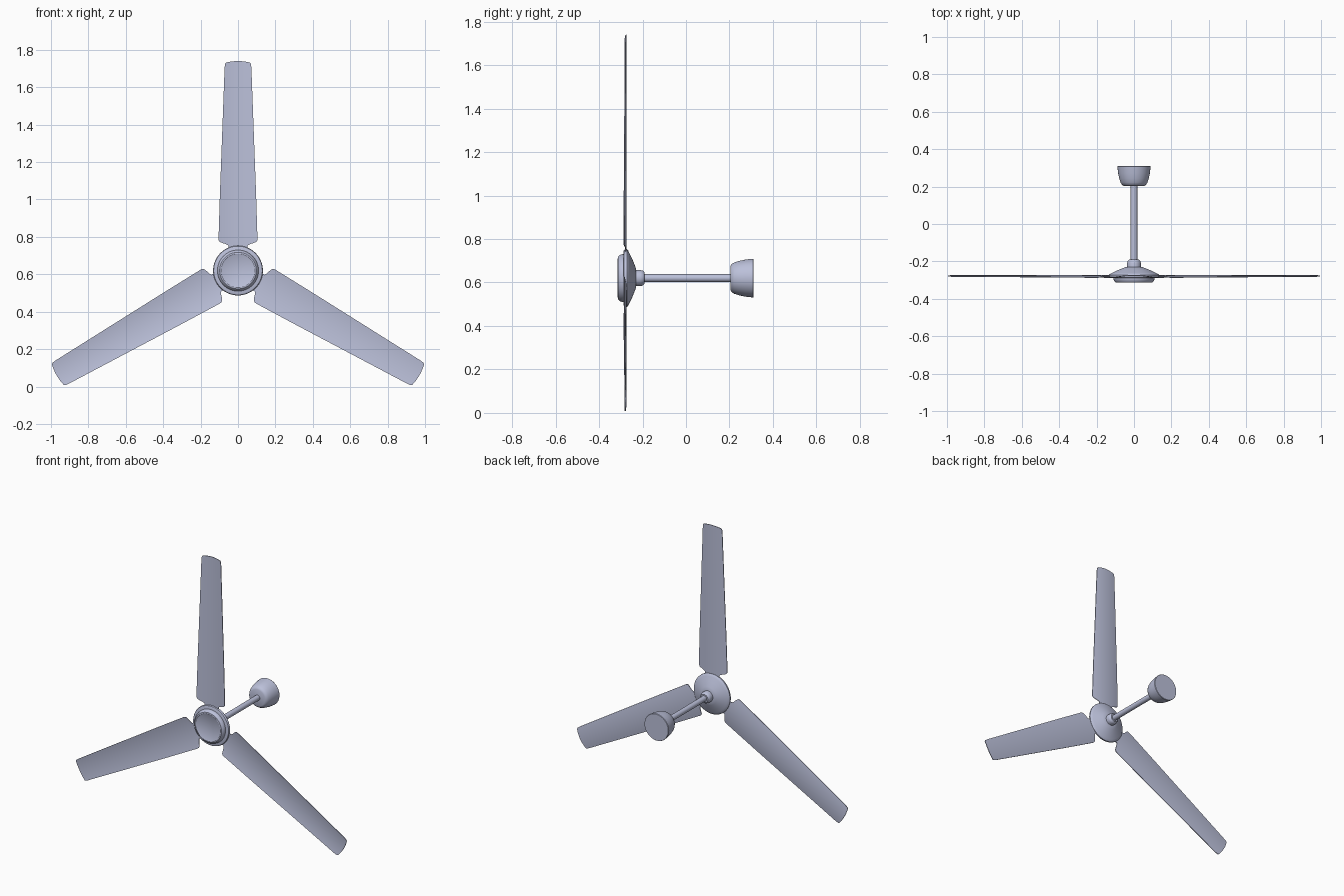
import bpy, bmesh, math
from mathutils import Matrix, Vector

cube = bpy.data.objects.get("Cube")
if cube:
    bpy.data.objects.remove(cube)

HUB_Z = 0.62
BLADE_Y = -0.273

paint = bpy.data.materials.new("pale blue grey paint")
paint.use_nodes = True
paint.diffuse_color = (0.50, 0.53, 0.70, 1)
paint.node_tree.nodes["Principled BSDF"].inputs["Base Color"].default_value = paint.diffuse_color


def finish(name, bm, angle):
    bmesh.ops.recalc_face_normals(bm, faces=bm.faces)
    mesh = bpy.data.meshes.new(name)
    bm.to_mesh(mesh)
    bm.free()
    obj = bpy.data.objects.new(name, mesh)
    mesh.materials.append(paint)
    bpy.context.collection.objects.link(obj)
    bpy.ops.object.select_all(action='DESELECT')
    obj.select_set(True)
    bpy.context.view_layer.objects.active = obj
    bpy.ops.object.shade_smooth_by_angle(angle=math.radians(angle))
    return obj


def lathe(name, profile, steps=64):
    """Spin (radius, y) points around the fan's axis; the ends sit on the axis."""
    bm = bmesh.new()
    verts = [bm.verts.new((r, y, HUB_Z)) for r, y in profile]
    edges = [bm.edges.new(pair) for pair in zip(verts, verts[1:])]
    bmesh.ops.spin(bm, geom=verts + edges, cent=(0, 0, HUB_Z), axis=(0, 1, 0),
                   angle=math.tau, steps=steps, use_duplicate=False)
    bmesh.ops.remove_doubles(bm, verts=bm.verts, dist=0.0002)
    return finish(name, bm, 35)


# Motor housing: domed front cap, rim and cone towards the rod
lathe("front_cap", [(0, -0.311), (0.085, -0.311), (0.09, -0.314), (0.098, -0.313),
                    (0.107, -0.304), (0.11, -0.292), (0.11, -0.28), (0, -0.28)])
lathe("motor_housing", [(0, -0.288), (0.122, -0.288), (0.13, -0.285), (0.133, -0.279),
                        (0.133, -0.272), (0.129, -0.267), (0.118, -0.262), (0.09, -0.248),
                        (0.06, -0.236), (0.042, -0.229), (0, -0.229)])
lathe("rod_collar", [(0, -0.235), (0.037, -0.235), (0.037, -0.21), (0.034, -0.198),
                     (0.027, -0.191), (0, -0.191)])

# Rod and wall canopy
lathe("rod", [(0, -0.2), (0.018, -0.2), (0.018, 0.215), (0, 0.215)], 32)
lathe("canopy", [(0, 0.204), (0.054, 0.204), (0.064, 0.209), (0.072, 0.222), (0.079, 0.244),
                 (0.085, 0.272), (0.089, 0.308), (0.087, 0.311), (0, 0.311)])


def blade(name, turn):
    # Half widths along the blade, as (distance from hub, half width)
    outline = [(0.11, 0.052), (0.135, 0.052), (0.142, 0.066), (0.147, 0.082), (0.153, 0.097),
               (0.162, 0.103), (0.175, 0.104), (0.4, 0.097), (0.75, 0.084),
               (1.085, 0.0715), (1.105, 0.069), (1.112, 0.064)]
    columns = 12
    bm = bmesh.new()
    rows = []
    for dist, half in outline:
        row = []
        for i in range(columns + 1):
            s = 2 * i / columns - 1
            x = s * half
            crown = 0.008 * (1 - s * s) if dist > 1.1 else 0
            # Cupped cross-section, edges bending forward
            row.append(bm.verts.new((x, BLADE_Y - 1.0 * x * x, dist + crown)))
        rows.append(row)
    for a, b in zip(rows, rows[1:]):
        for i in range(columns):
            bm.faces.new((a[i], a[i + 1], b[i + 1], b[i]))
    # Sheet thickness
    top = list(bm.faces)
    extruded = bmesh.ops.extrude_face_region(bm, geom=top, use_keep_orig=True)
    moved = [v for v in extruded["geom"] if isinstance(v, bmesh.types.BMVert)]
    bmesh.ops.translate(bm, verts=moved, vec=(0, -0.004, 0))
    bm.transform(Matrix.Translation(Vector((0, 0, HUB_Z))) @ Matrix.Rotation(turn, 4, 'Y'))
    return finish(name, bm, 30)


# Three blades
for i, name in enumerate(("top_blade", "left_blade", "right_blade")):
    blade(name, i * math.tau / 3)
